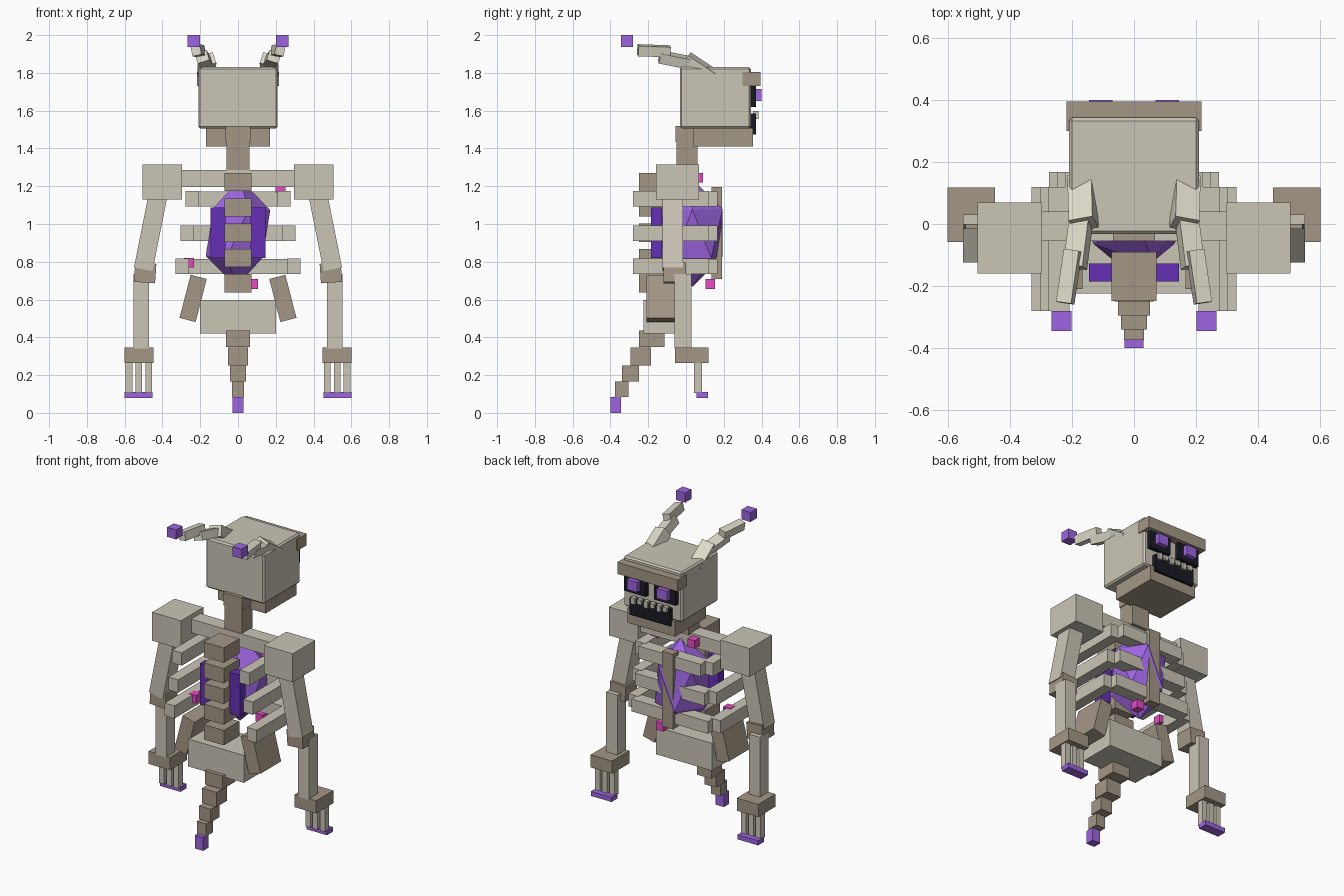
import bpy, math
from mathutils import Vector, Matrix

if "Cube" in bpy.data.objects:
    bpy.data.objects.remove(bpy.data.objects["Cube"])


def mat(name, rgb):
    m = bpy.data.materials.new(name)
    m.diffuse_color = (*rgb, 1)
    m.use_nodes = True
    m.node_tree.nodes["Principled BSDF"].inputs["Base Color"].default_value = m.diffuse_color
    return m


BONE = mat("bone", (0.60, 0.56, 0.47))
AGED = mat("aged_bone", (0.37, 0.31, 0.24))
HORN = mat("horn", (0.72, 0.69, 0.58))
VIOLET = mat("violet", (0.34, 0.13, 0.75))
DEEP = mat("deep_violet", (0.13, 0.03, 0.46))
DARK = mat("dark", (0.01, 0.01, 0.02))
PINK = mat("pink", (0.80, 0.07, 0.55))


def make_cube(name, matrix, material):
    bpy.ops.mesh.primitive_cube_add(size=1)
    o = bpy.context.object
    o.name = name
    o.data.transform(matrix)
    if matrix.determinant() < 0:
        o.data.flip_normals()
    o.data.materials.append(material)
    return o


def box(name, x, y, z, material, mirror=False):
    """Box from (low, high) ranges, optionally copied across x = 0."""
    for s in ((1, -1) if mirror else (1,)):
        c = Vector((s * (x[0] + x[1]) / 2, (y[0] + y[1]) / 2, (z[0] + z[1]) / 2))
        size = (x[1] - x[0], y[1] - y[0], z[1] - z[0])
        tag = ("_right" if s > 0 else "_left") if mirror else ""
        o = make_cube(name + tag, Matrix.Translation(c) @ Matrix.Diagonal((*size, 1)), material)
    return o


def beam(name, a, b, w, t, side, material):
    """Mirrored pair of bars from a to b; side is the direction of width w."""
    a, b = Vector(a), Vector(b)
    d = (b - a).normalized()
    u = Vector(side)
    u = (u - d * u.dot(d)).normalized()
    v = d.cross(u)
    m = Matrix((u * w, v * t, b - a)).transposed().to_4x4()
    m = Matrix.Translation((a + b) / 2) @ m
    for s, tag in ((1, "_right"), (-1, "_left")):
        make_cube(name + tag, Matrix.Diagonal((s, 1, 1, 1)) @ m, material)


# Skull, brow and jaw
skull = box("skull", (-0.21, 0.21), (-0.033, 0.343), (1.505, 1.83), BONE)
bev = skull.modifiers.new("bevel", "BEVEL")
bev.width, bev.segments = 0.01, 1
box("brow", (-0.217, 0.217), (0.30, 0.395), (1.73, 1.805), AGED)
box("jaw", (-0.17, 0.17), (0.04, 0.355), (1.41, 1.507), AGED)

# Face: sockets, eyes, mouth, teeth
box("eye_socket", (0.03, 0.185), (0.33, 0.37), (1.62, 1.735), DARK, True)
box("eye", (0.07, 0.145), (0.36, 0.4), (1.65, 1.715), VIOLET, True)
box("mouth", (-0.145, 0.145), (0.33, 0.37), (1.475, 1.585), DARK)
for i in range(6):
    cx = -0.115 + i * 0.046
    box(f"tooth_{i}", (cx - 0.014, cx + 0.014), (0.355, 0.383),
        (1.555 if i % 2 else 1.565, 1.597), BONE)

# Horns
beam("horn_base", (0.167, 0.145, 1.775), (0.163, 0.0, 1.872), 0.08, 0.07, (1, 0, -0.35), HORN)
beam("horn_middle", (0.168, 0.035, 1.85), (0.19, -0.14, 1.885), 0.065, 0.055, (1, 0, -0.3), HORN)
beam("horn_end", (0.197, -0.085, 1.914), (0.222, -0.255, 1.92), 0.05, 0.055, (1, 0, -0.2), HORN)
box("horn_tip", (0.202, 0.267), (-0.345, -0.28), (1.938, 2.0), VIOLET, True)

# Neck and collar
box("neck_upper", (-0.067, 0.067), (-0.055, 0.065), (1.435, 1.52), AGED)
box("neck_lower", (-0.062, 0.062), (-0.05, 0.062), (1.28, 1.44), AGED)
box("collar_bone", (-0.31, 0.31), (-0.055, 0.04), (1.197, 1.285), BONE)

# Spine and back plates
for i in range(5):
    z = 0.638 + i * 0.134
    box(f"vertebra_{i}", (-0.072, 0.072), (-0.248, -0.09), (z, z + 0.096), AGED)
box("back_plate", (0.065, 0.145), (-0.185, -0.128), (0.82, 1.088), DEEP, True)

# Ribs and sternum
for i, (z, x) in enumerate(((0.735, 0.33), (0.91, 0.304), (1.092, 0.278))):
    box(f"rib_side_{i}", (x - 0.07, x), (-0.28, 0.12), (z, z + 0.083), BONE, True)
    box(f"rib_front_{i}", (0, x - 0.055), (0.085, 0.168), (z + 0.001, z + 0.081), BONE, True)
box("sternum", (-0.04, 0.04), (0.135, 0.19), (0.71, 1.197), AGED)

# Core crystal
bpy.ops.mesh.primitive_ico_sphere_add(subdivisions=1, radius=1)
core = bpy.context.object
core.name = "core_crystal"
core.data.transform(Matrix.Translation((0, 0.034, 0.953)) @ Matrix.Rotation(math.radians(2), 4, 'Y')
                    @ Matrix.Diagonal((0.186, 0.188, 0.285, 1)))
core.data.materials.append(VIOLET)

# Floating shards
for i, (x, y, z) in enumerate(((0.225, -0.02, 1.194), (-0.10, 0.065, 1.245),
                               (-0.26, -0.07, 0.795), (0.08, 0.128, 0.683))):
    h = 0.026
    box(f"shard_{i}", (x - h, x + h), (y - h, y + h), (z - h, z + h), PINK)

# Arms
box("shoulder", (0.297, 0.505), (-0.16, 0.07), (1.13, 1.314), BONE, True)
beam("upper_arm", (0.422, -0.07, 1.16), (0.502, -0.07, 0.76), 0.1, 0.11, (1, 0, 0), BONE)
beam("elbow", (0.488, -0.06, 0.793), (0.495, -0.06, 0.69), 0.112, 0.12, (1, 0, 0), AGED)
box("forearm", (0.472, 0.552), (-0.06, 0.03), (0.34, 0.735), BONE, True)
box("hand", (0.448, 0.602), (-0.058, 0.118), (0.265, 0.347), AGED, True)
for i in range(3):
    x = 0.455 + i * 0.052
    box(f"finger_{i}", (x, x + 0.036), (0.042, 0.084), (0.105, 0.27), BONE, True)
box("claw", (0.452, 0.6), (0.055, 0.117), (0.08, 0.11), VIOLET, True)

# Pelvis and hip blades
box("pelvis", (-0.2, 0.2), (-0.225, 0.02), (0.42, 0.598), BONE)
beam("hip_blade", (0.208, -0.105, 0.72), (0.267, -0.105, 0.492), 0.088, 0.21, (1, 0, 0), AGED)

# Tail
for i, (w, y0, y1, z0, z1) in enumerate(((0.063, -0.25, -0.115, 0.35, 0.437),
                                         (0.052, -0.295, -0.185, 0.25, 0.345),
                                         (0.042, -0.34, -0.25, 0.165, 0.25),
                                         (0.033, -0.375, -0.305, 0.085, 0.165),
                                         (0.03, -0.4, -0.345, 0.0, 0.085))):
    box(f"tail_{i}", (-w, w), (y0, y1), (z0, z1), VIOLET if i == 4 else AGED)
